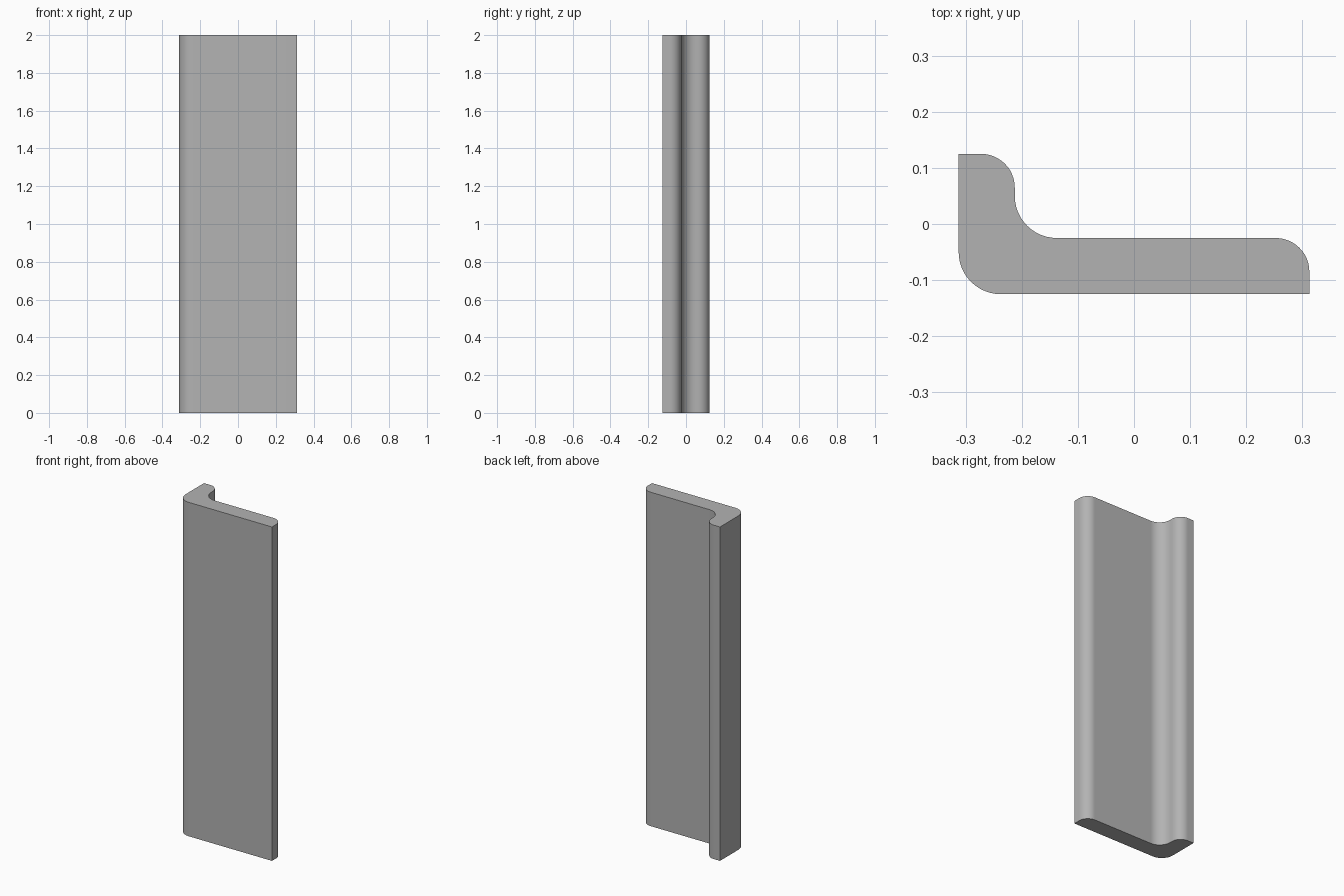
import bpy, bmesh, math
from mathutils import Vector

cube = bpy.data.objects.get("Cube")
if cube:
    bpy.data.objects.remove(cube, do_unlink=True)

HEIGHT = 2.0
X, Y, WALL = 0.3125, 0.125, 0.1
TOE, BEND = 0.06, 0.075
STEPS = 12


def rounded(corners):
    """Turn (x, y, radius) right-angle corners into a filleted outline."""
    points = []
    for i, (x, y, r) in enumerate(corners):
        p = Vector((x, y))
        if r == 0:
            points.append(p)
            continue
        to_prev = (Vector(corners[i - 1][:2]) - p).normalized()
        to_next = (Vector(corners[(i + 1) % len(corners)][:2]) - p).normalized()
        centre = p + (to_prev + to_next) * r
        for s in range(STEPS + 1):
            a = math.pi / 2 * s / STEPS
            points.append(centre - to_next * r * math.cos(a) - to_prev * r * math.sin(a))
    return points


# Unequal L section, counter-clockwise from the outer bend
outline = rounded([
    (-X, -Y, BEND),
    (X, -Y, 0),
    (X, WALL - Y, TOE),
    (WALL - X, WALL - Y, BEND),
    (WALL - X, Y, TOE),
    (-X, Y, 0),
])

# Extrude the section to full height
bm = bmesh.new()
base = bm.faces.new([bm.verts.new((p.x, p.y, 0)) for p in outline])
top = bmesh.ops.extrude_face_region(bm, geom=[base], use_keep_orig=True)
bmesh.ops.translate(bm, vec=(0, 0, HEIGHT),
                    verts=[v for v in top["geom"] if isinstance(v, bmesh.types.BMVert)])
bmesh.ops.recalc_face_normals(bm, faces=bm.faces)
mesh = bpy.data.meshes.new("angle_bar")
bm.to_mesh(mesh)
bm.free()

# Plain grey metal
grey = bpy.data.materials.new("grey")
grey.use_nodes = True
colour = (0.45, 0.45, 0.45, 1)
grey.diffuse_color = colour
grey.node_tree.nodes["Principled BSDF"].inputs["Base Color"].default_value = colour
mesh.materials.append(grey)

bar = bpy.data.objects.new("angle_bar", mesh)
bpy.context.collection.objects.link(bar)
bpy.ops.object.select_all(action="DESELECT")
bar.select_set(True)
bpy.context.view_layer.objects.active = bar
bpy.ops.object.shade_smooth_by_angle(angle=math.radians(30))
